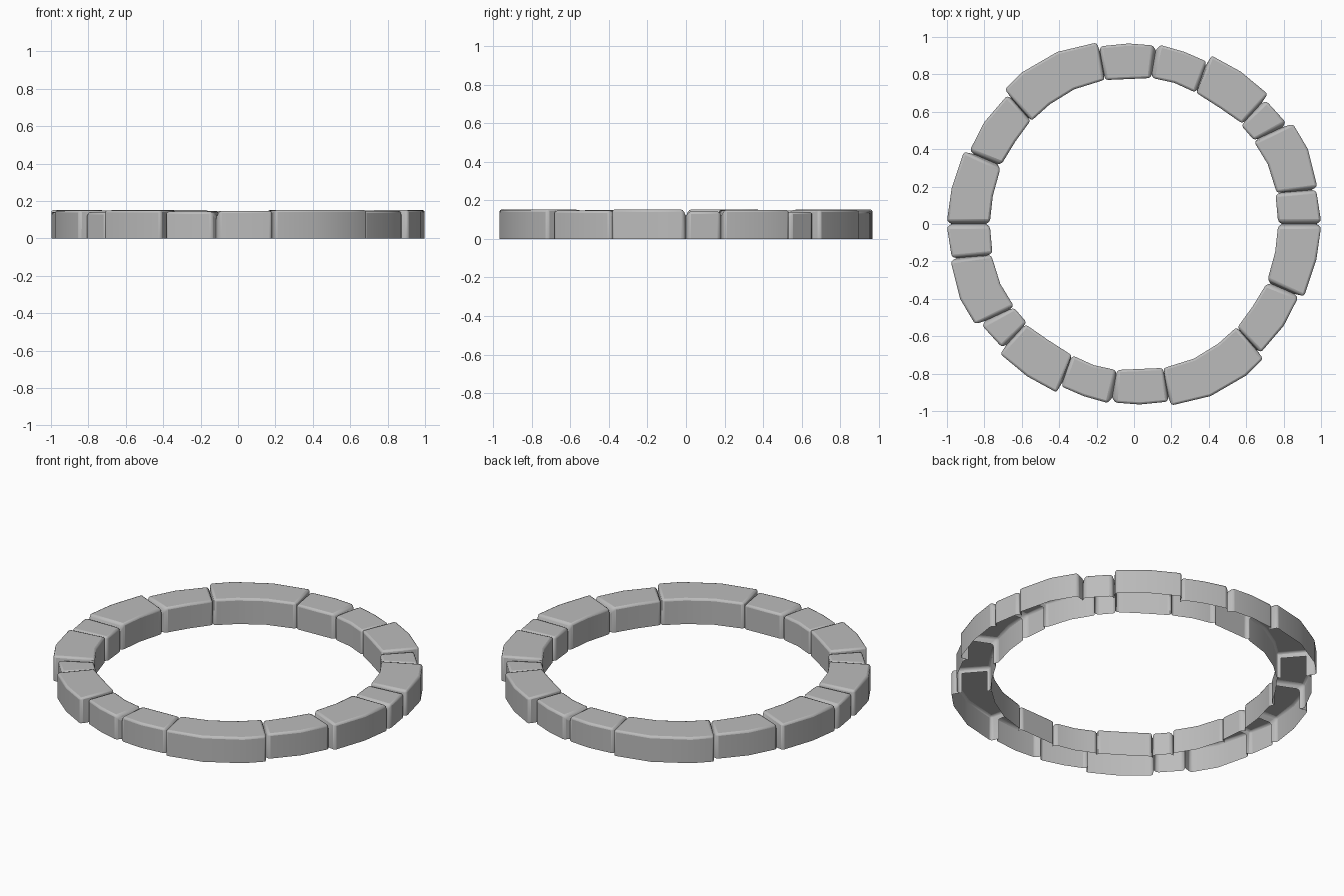
import bpy
import bmesh
import math
from mathutils import Matrix, Vector

default = bpy.data.objects.get("Cube")
if default:
    bpy.data.objects.remove(default, do_unlink=True)

# Single grey stone colour
stone_grey = bpy.data.materials.new("stone_grey")
stone_grey.use_nodes = True
colour = (0.5, 0.5, 0.5, 1)
stone_grey.diffuse_color = colour
shader = stone_grey.node_tree.nodes["Principled BSDF"]
shader.inputs["Base Color"].default_value = colour
shader.inputs["Roughness"].default_value = 0.8

# Half the ring, counter-clockwise: top height, then cross-sections
# given as outer x, outer y, inner x, inner y
HALF_RING = [
    (.142, [(1, .015, .77, .015), (.975, .175, .757, .155)]),
    (.15, [(.98, .2, .762, .17), (.93, .4, .715, .32), (.85, .535, .645, .435)]),
    (.14, [(.81, .545, .64, .45), (.71, .655, .575, .525)]),
    (.15, [(.715, .695, .575, .54), (.57, .815, .46, .62), (.415, .9, .335, .7)]),
    (.143, [(.385, .87, .325, .705), (.27, .92, .215, .755), (.14, .957, .1, .78)]),
    (.147, [(.1, .955, .085, .78), (-.03, .965, -.03, .775), (-.18, .95, -.15, .77)]),
    (.152, [(-.2, .97, -.16, .77), (-.41, .92, -.32, .72),
            (-.6, .81, -.45, .64), (-.69, .72, -.545, .555)]),
    (.147, [(-.68, .685, -.555, .55), (-.8, .545, -.635, .44), (-.877, .395, -.705, .325)]),
    (.152, [(-.91, .385, -.715, .295), (-.975, .19, -.755, .15), (-1, .015, -.77, .015)]),
]


def split(section):
    """Outer and inner points of a cross-section."""
    return Vector(section[:2]), Vector(section[2:])


def groove(before, after):
    """Sunken section in the joint between two neighbouring stones."""
    (out_a, in_a), (out_b, in_b) = before, after
    outer = (out_a + out_b).normalized() * (min(out_a.length, out_b.length) - 0.025)
    inner = (in_a + in_b).normalized() * (max(in_a.length, in_b.length) + 0.02)
    return outer, inner


def build_stone(name, sections, heights):
    """Loft an open-bottomed arch profile along the sections."""
    bm = bmesh.new()
    rings = []
    for (outer, inner), h in zip(sections, heights):
        profile = [(outer, 0), (outer, h), (inner, h), (inner, 0)]
        rings.append([bm.verts.new((p.x, p.y, z)) for p, z in profile])
    for a, b in zip(rings, rings[1:]):
        for j in range(3):
            bm.faces.new((a[j], b[j], b[j + 1], a[j + 1]))
    mesh = bpy.data.meshes.new(name)
    bm.to_mesh(mesh)
    bm.free()
    mesh.materials.append(stone_grey)
    obj = bpy.data.objects.new(name, mesh)
    bpy.context.collection.objects.link(obj)
    # Worn, rounded rims
    bevel = obj.modifiers.new("worn_edges", "BEVEL")
    bevel.width = 0.012
    bevel.segments = 2
    bevel.limit_method = "ANGLE"
    bevel.angle_limit = math.radians(35)
    bevel.use_clamp_overlap = False
    bpy.ops.object.select_all(action="DESELECT")
    obj.select_set(True)
    bpy.context.view_layer.objects.active = obj
    bpy.ops.object.shade_smooth_by_angle(angle=math.radians(30))


# The second half repeats the first, turned half way round
stones = []
for turn in (0, math.pi):
    spin = Matrix.Rotation(turn, 2)
    for height, sections in HALF_RING:
        stones.append((height, [tuple(spin @ p for p in split(s)) for s in sections]))

# Ring of stones, each running from one joint groove to the next
for i, (height, sections) in enumerate(stones):
    previous = stones[i - 1]
    following = stones[(i + 1) % len(stones)]
    start = groove(previous[1][-1], sections[0])
    end = groove(sections[-1], following[1][0])
    start_h = min(previous[0], height) - 0.025
    end_h = min(following[0], height) - 0.025
    build_stone(f"ring_stone_{i + 1}", [start, *sections, end],
                [start_h] + [height] * len(sections) + [end_h])
